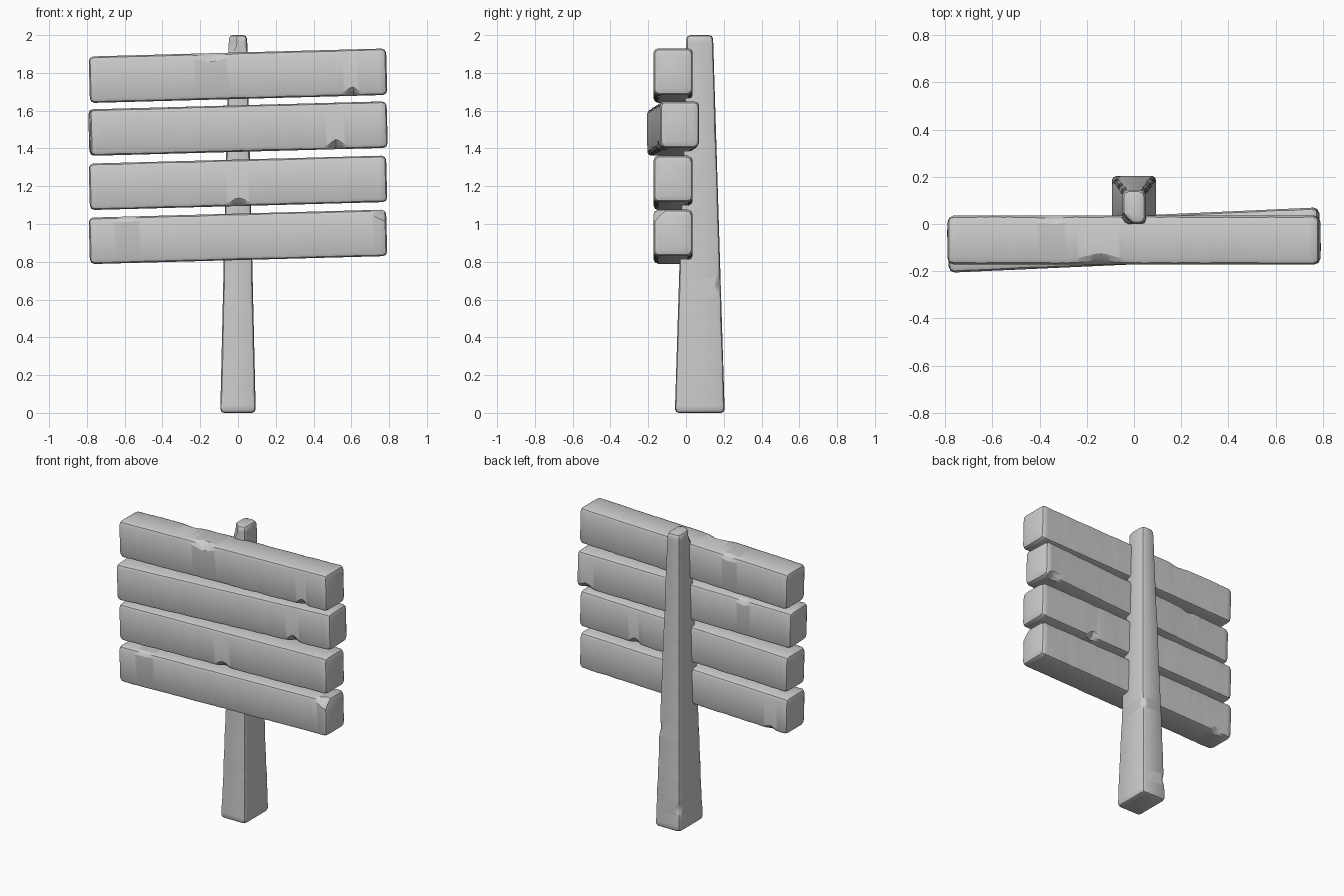
import bpy, bmesh, math
from mathutils import Matrix, Vector, noise

if "Cube" in bpy.data.objects:
    bpy.data.objects.remove(bpy.data.objects["Cube"])

CORNERS = [(1, 1), (-1, 1), (-1, -1), (1, -1)]


def worn_beam(name, length, half0, half1, matrix, seed, bevel, chips=()):
    """Beam along local z with flat sides and rounded edges of uneven, chipped width.
    chips: (distance along the beam, corner index, extra depth, spread)"""
    bm = bmesh.new()
    e = bevel
    # ring stations (distance, inset): rounded ends with even steps between
    n = round(length / 0.02)
    ends = [(0, e), (0.3 * e, 0.3 * e), (e, 0)]
    middle = [(e + (length - 2 * e) * i / n, 0) for i in range(1, n)]
    stations = ends + middle + [(length - t, s) for t, s in reversed(ends)]
    rings = []
    for t, inset in stations:
        f = t / length
        hx = half0[0] + (half1[0] - half0[0]) * f - inset
        hy = half0[1] + (half1[1] - half0[1]) * f - inset
        ring = []
        for c, (sx, sy) in enumerate(CORNERS):
            wear = noise.noise(Vector((t * 9, c * 7.3, seed * 5.1)))
            fine = noise.noise(Vector((t * 28, c * 3.7, seed * 2.3)))
            w = bevel * (0.9 + 0.3 * wear + 0.3 * max(0, fine))
            chip = sum(d * math.exp(-((t - p) / s) ** 2)
                       for p, k, d, s in chips if k == c)
            w = min(w + chip, 0.9 * min(hx, hy))
            m = w * 0.3 + chip * 0.25
            pts = [(hx, hy - w), (hx - m, hy - m), (hx - w, hy)]
            if sx * sy < 0:
                pts.reverse()
            ring += [bm.verts.new((sx * x, sy * y, t)) for x, y in pts]
        rings.append(ring)
    for a, b in zip(rings, rings[1:]):
        for i in range(len(a)):
            j = (i + 1) % len(a)
            bm.faces.new((a[i], a[j], b[j], b[i]))
    bm.faces.new(rings[0][::-1])
    bm.faces.new(rings[-1])
    mesh = bpy.data.meshes.new(name)
    bm.to_mesh(mesh)
    bm.free()
    obj = bpy.data.objects.new(name, mesh)
    bpy.context.collection.objects.link(obj)
    obj.matrix_world = matrix
    bpy.ops.object.select_all(action='DESELECT')
    obj.select_set(True)
    bpy.context.view_layer.objects.active = obj
    bpy.ops.object.shade_smooth_by_angle(angle=math.radians(25))
    return obj


# Tapered post, chipped at the top
worn_beam("post", 2.0, (0.094, 0.132), (0.048, 0.07),
          Matrix.Translation((0, 0.073, 0)), 1, 0.02,
          [(1.97, 2, 0.03, 0.05), (0.15, 1, 0.012, 0.03), (0.67, 0, 0.012, 0.03)])

# Four tilted planks: height, turn about z, chips
LENGTH = 1.575
ALONG_X = Matrix(((0, 0, 1, 0), (1, 0, 0, 0), (0, 1, 0, 0), (0, 0, 0, 1)))
PLANKS = [
    (1.785, 0.0, [(1.39, 2, 0.025, 0.025), (0.65, 1, 0.02, 0.06), (0.45, 0, 0.012, 0.04)]),
    (1.505, 0.045, [(1.30, 2, 0.03, 0.03), (0.35, 0, 0.012, 0.04), (1.5, 3, 0.02, 0.04)]),
    (1.218, 0.0, [(0.79, 2, 0.025, 0.035), (1.15, 3, 0.025, 0.025)]),
    (0.932, 0.0, [(1.56, 1, 0.035, 0.04), (0.2, 1, 0.01, 0.05), (0.12, 3, 0.015, 0.03)]),
]
for i, (z, turn, chips) in enumerate(PLANKS):
    m = (Matrix.Translation((0, -0.068, z)) @ Matrix.Rotation(turn, 4, 'Z')
         @ Matrix.Rotation(-0.027, 4, 'Y') @ ALONG_X
         @ Matrix.Translation((0, 0, -LENGTH / 2)))
    worn_beam(f"plank_{i + 1}", LENGTH, (0.103, 0.123), (0.103, 0.123), m, i + 2, 0.024, chips)
